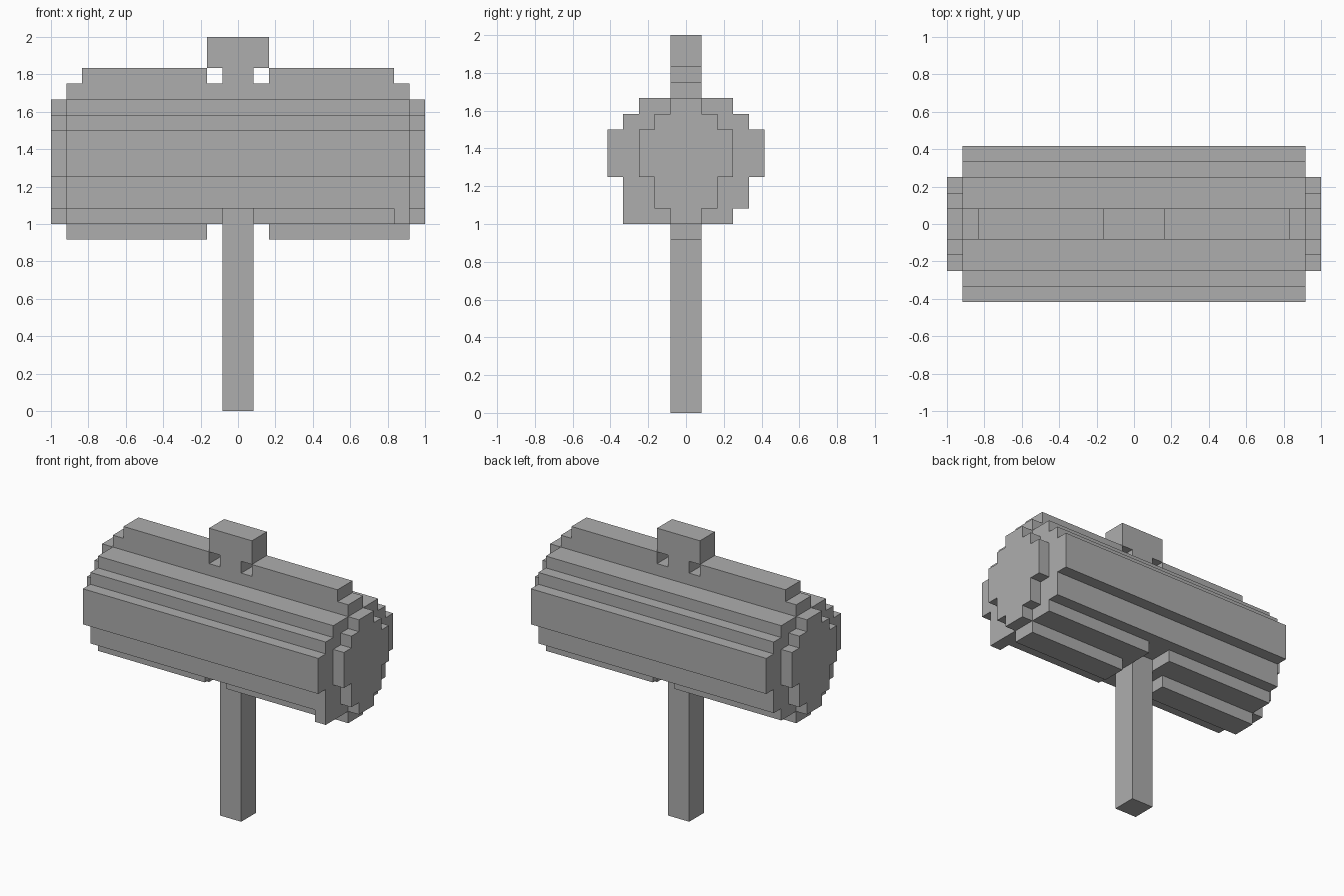
import bpy
import bmesh
from mathutils import Vector

U = 1 / 12  # size of one block

cube = bpy.data.objects.get("Cube")
if cube:
    bpy.data.objects.remove(cube, do_unlink=True)

grey = bpy.data.materials.new("plain grey")
grey.use_nodes = True
COLOUR = (0.42, 0.42, 0.42, 1)
grey.diffuse_color = COLOUR
grey.node_tree.nodes["Principled BSDF"].inputs["Base Color"].default_value = COLOUR


def extrude(name, outline, axis, start, end):
    """Extrude a closed outline of (across, z) block units along x or y."""
    def place(a, z, d):
        return Vector((d, a, z) if axis == "x" else (a, d, z)) * U
    bm = bmesh.new()
    face = bm.faces.new([bm.verts.new(place(a, z, start)) for a, z in outline])
    new = bmesh.ops.extrude_face_region(bm, geom=[face])["geom"]
    shift = place(0, 0, end - start)
    bmesh.ops.translate(bm, vec=shift, verts=[v for v in new if isinstance(v, bmesh.types.BMVert)])
    bmesh.ops.recalc_face_normals(bm, faces=bm.faces)
    mesh = bpy.data.meshes.new(name)
    bm.to_mesh(mesh)
    bm.free()
    mesh.materials.append(grey)
    obj = bpy.data.objects.new(name, mesh)
    bpy.context.collection.objects.link(obj)
    return obj


def stepped(layers):
    """Symmetric stepped outline from (half width, bottom, top) layers."""
    side = [(w, z) for w, low, high in layers for z in (low, high)]
    return side + [(-w, z) for w, z in reversed(side)]


def mirror_x(obj):
    mod = obj.modifiers.new("mirror", "MIRROR")
    mod.use_mirror_merge = False


# Log-shaped head with stepped rounding and a top ridge
extrude("head", stepped([(4, 13, 15), (5, 15, 18), (4, 18, 19), (3, 19, 20), (1, 20, 21)]),
        "x", -11, 11)

# Underside, split in the middle by a slot for the handle
mirror_x(extrude("head_underside", stepped([(1, 11, 12), (3, 12, 13)]), "x", 2, 11))
mirror_x(extrude("underside_slot_edge", stepped([(3, 12, 13)]), "x", 1, 2))

# Thin round plates on both ends
mirror_x(extrude("end_cap", stepped([(1, 12, 13), (2, 13, 15), (3, 15, 18), (2, 18, 19), (1, 19, 20)]),
                 "x", 11, 12))

# Upper ridge bars beside the top knob
mirror_x(extrude("top_ridge", stepped([(1, 21, 22)]), "x", 2, 10))

# Single corner block under the front edge
extrude("corner_block", [(-4, 12), (-3, 12), (-3, 13), (-4, 13)], "x", 10, 11)

# Handle and the knob where it comes out on top
extrude("handle", stepped([(1, 0, 13)]), "y", -1, 1)
extrude("top_knob", stepped([(1, 21, 22), (2, 22, 24)]), "y", -1, 1)
